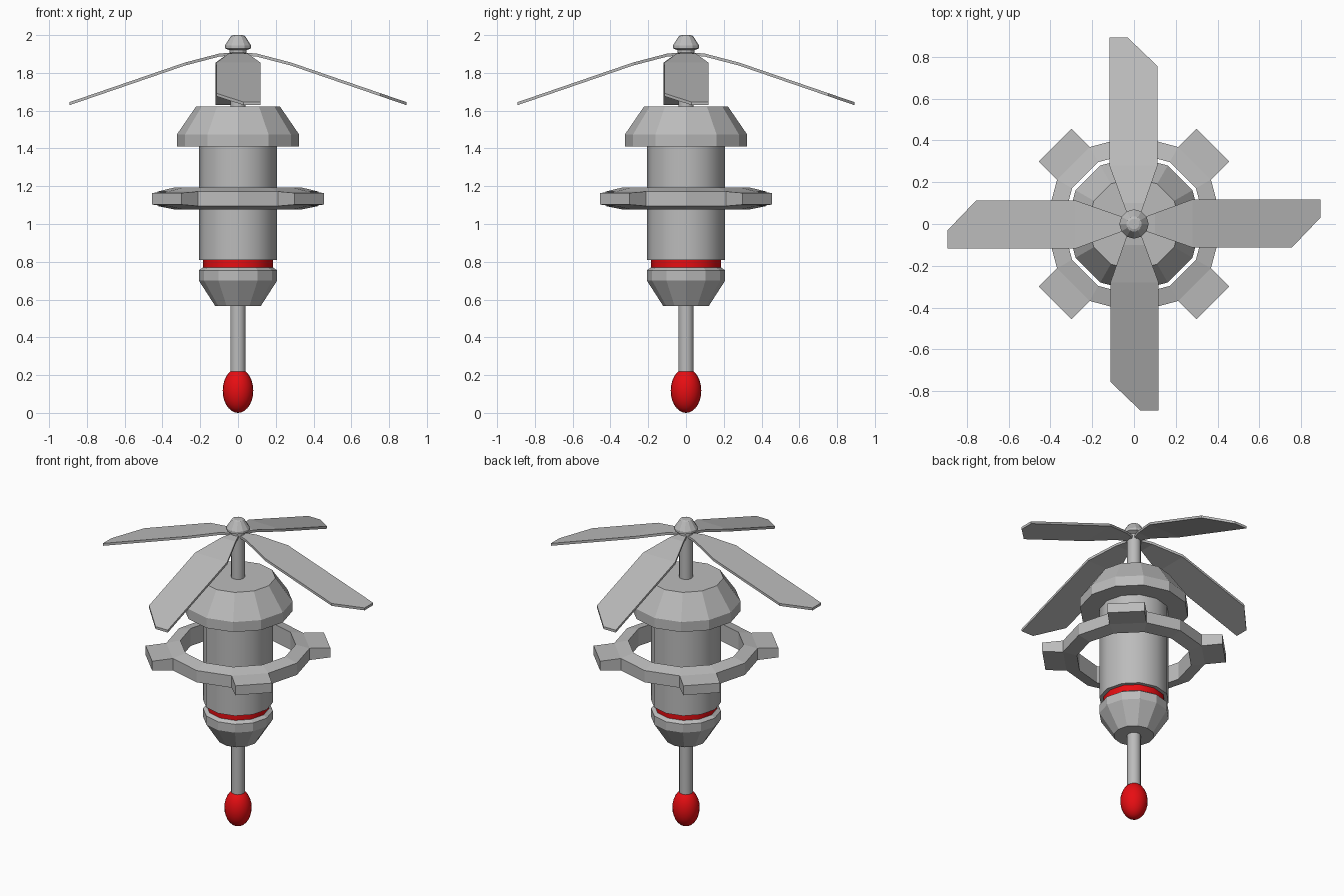
import bpy, bmesh, math
from mathutils import Matrix

if "Cube" in bpy.data.objects:
    bpy.data.objects.remove(bpy.data.objects["Cube"])


def material(name, rgb):
    m = bpy.data.materials.new(name)
    m.diffuse_color = (*rgb, 1)
    m.use_nodes = True
    m.node_tree.nodes["Principled BSDF"].inputs["Base Color"].default_value = m.diffuse_color
    return m


GREY = material("grey metal", (0.5, 0.5, 0.5))
RED = material("red", (0.8, 0.004, 0.006))


def finish(name, bm, mat, smooth=None):
    bmesh.ops.recalc_face_normals(bm, faces=bm.faces)
    me = bpy.data.meshes.new(name)
    bm.to_mesh(me)
    bm.free()
    me.materials.append(mat)
    ob = bpy.data.objects.new(name, me)
    bpy.context.collection.objects.link(ob)
    if smooth:
        bpy.ops.object.select_all(action='DESELECT')
        ob.select_set(True)
        bpy.context.view_layer.objects.active = ob
        bpy.ops.object.shade_smooth_by_angle(angle=math.radians(smooth))
    return ob


def turned(name, profile, mat, sides=12, smooth=None):
    """Closed turned part from (radius, z) points, bottom to top."""
    bm = bmesh.new()
    rings = []
    for r, z in profile:
        rings.append([bm.verts.new((r * math.cos(2 * math.pi * i / sides),
                                    r * math.sin(2 * math.pi * i / sides), z))
                      for i in range(sides)])
    for a, b in zip(rings, rings[1:]):
        for i in range(sides):
            j = (i + 1) % sides
            bm.faces.new((a[i], a[j], b[j], b[i]))
    bm.faces.new(rings[0][::-1])
    bm.faces.new(rings[-1])
    return finish(name, bm, mat, smooth)


# Central stack, bottom to top
turned("lower_rod", [(0.041, 0.2), (0.041, 0.58)], GREY, 12, 35)
turned("lower_cup", [(0.12, 0.565), (0.207, 0.70), (0.207, 0.755), (0.185, 0.77)], GREY)
turned("red_band", [(0.184, 0.75), (0.184, 0.83)], RED, 12, 35)
turned("main_body", [(0.207, 0.81), (0.207, 1.43)], GREY, 12, 35)
turned("shoulder_cap", [(0.323, 1.41), (0.323, 1.475), (0.222, 1.622)], GREY)
turned("mast", [(0.041, 1.61), (0.041, 1.91)], GREY, 12, 35)
turned("hub_cap", [(0.045, 1.89), (0.045, 1.92), (0.07, 1.93),
                   (0.07, 1.945), (0.037, 1.995), (0.025, 2.0)], GREY)

# Red bulb at the bottom
bm = bmesh.new()
bmesh.ops.create_uvsphere(bm, u_segments=20, v_segments=14, radius=1,
                          matrix=Matrix.Translation((0, 0, 0.118)) @
                          Matrix.Diagonal((0.081, 0.081, 0.118, 1)))
bmesh.ops.bisect_plane(bm, geom=bm.verts[:] + bm.edges[:] + bm.faces[:],
                       plane_co=(0, 0, 0.222), plane_no=(0, 0, 1), clear_outer=True)
finish("red_bulb", bm, RED, 40)

# Ring with four tabs, grown from the diagonal outer faces
bm = bmesh.new()
section = [(0.342, 1.078), (0.425, 1.095), (0.425, 1.172), (0.342, 1.192)]
loops = [[bm.verts.new((r * math.cos(math.radians(30 * i)),
                        r * math.sin(math.radians(30 * i)), z)) for r, z in section]
         for i in range(12)]
outer = []
for i in range(12):
    a, b = loops[i], loops[(i + 1) % 12]
    for k in range(4):
        n = (k + 1) % 4
        f = bm.faces.new((a[k], a[n], b[n], b[k]))
        if k == 1 and i % 3 == 1:
            outer.append((f, math.radians(30 * i + 15)))
for f, ang in outer:
    new = bmesh.ops.extrude_discrete_faces(bm, faces=[f])['faces'][0]
    for v in new.verts:
        v.co.x += 0.124 * math.cos(ang)
        v.co.y += 0.124 * math.sin(ang)
        v.co.z = 1.133 + (v.co.z - 1.133) * 0.8
finish("tabbed_ring", bm, GREY)

# Four drooping rotor blades: rows of (x, low y, high y, z)
rows = [(0.03, -0.025, 0.025, 1.908), (0.10, -0.05, 0.052, 1.902), (0.28, -0.113, 0.118, 1.855),
        (0.755, -0.113, 0.118, 1.692), (0.892, 0.03, 0.118, 1.645)]
for n in range(4):
    bm = bmesh.new()
    verts = [[bm.verts.new((x, y, z - d)) for y, d in ((lo, 0), (hi, 0), (hi, t), (lo, t))]
             for x, lo, hi, z in rows for t in (0.016,)]
    for a, b in zip(verts, verts[1:]):
        for k in range(4):
            m = (k + 1) % 4
            bm.faces.new((a[k], a[m], b[m], b[k]))
    bm.faces.new(verts[0])
    bm.faces.new(verts[-1])
    bmesh.ops.rotate(bm, verts=bm.verts, matrix=Matrix.Rotation(n * math.pi / 2, 3, 'Z'))
    finish(f"rotor_blade_{n + 1}", bm, GREY)
